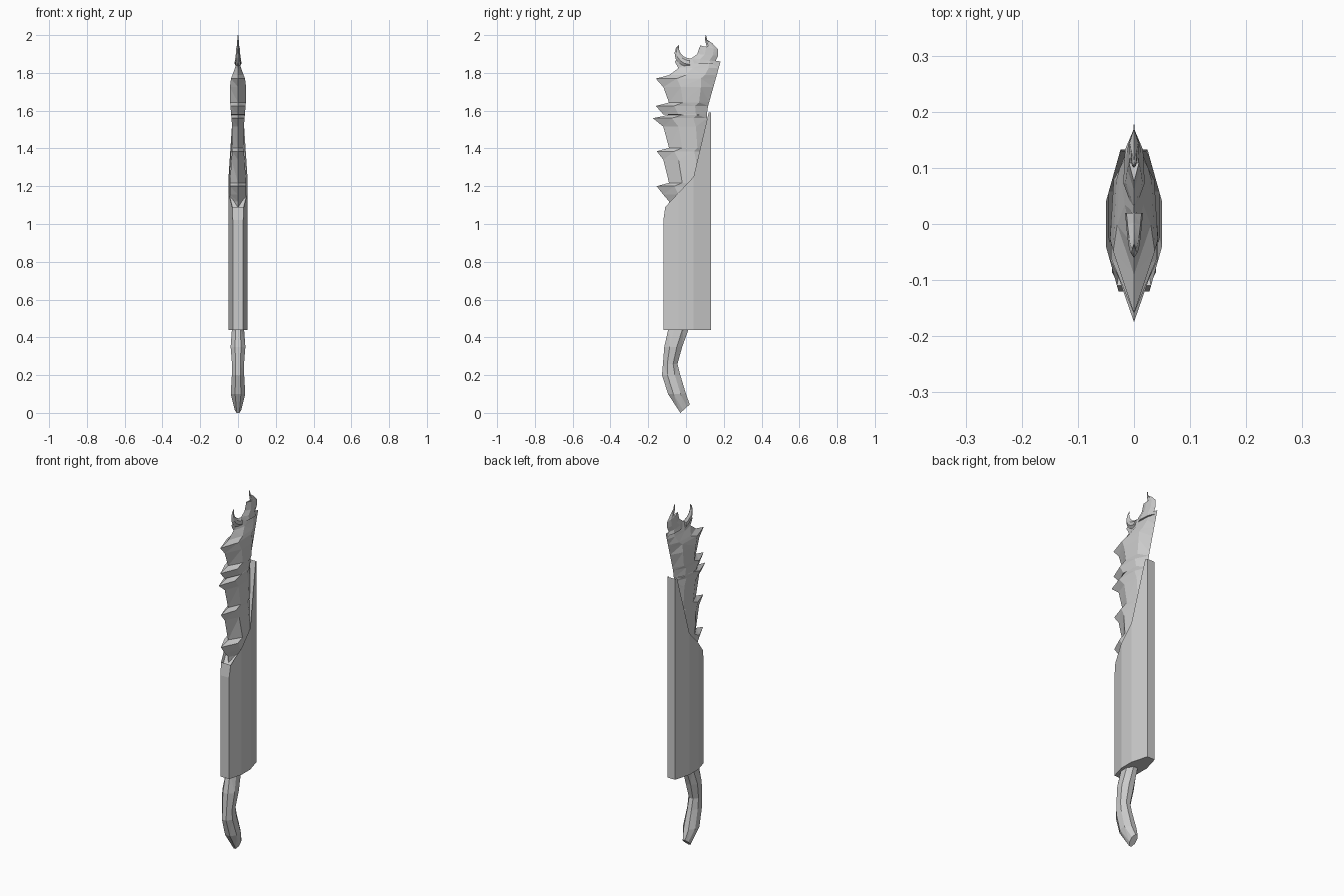
import bpy, bmesh
from math import cos, sin, pi, radians

cube = bpy.data.objects.get("Cube")
if cube:
    bpy.data.objects.remove(cube, do_unlink=True)

grey = bpy.data.materials.new("plain grey")
grey.use_nodes = True
colour = (0.6, 0.6, 0.6, 1)
grey.diffuse_color = colour
grey.node_tree.nodes["Principled BSDF"].inputs["Base Color"].default_value = colour


def loft(bm, rings):
    """Skin a row of equal closed rings and cap both ends."""
    rows = [[bm.verts.new(point) for point in ring] for ring in rings]
    count = len(rows[0])
    for lower, upper in zip(rows, rows[1:]):
        for i in range(count):
            j = (i + 1) % count
            bm.faces.new((lower[i], lower[j], upper[j], upper[i]))
    bm.faces.new(rows[0])
    bm.faces.new(rows[-1])
    bmesh.ops.recalc_face_normals(bm, faces=bm.faces)


def finish(bm, name):
    """Merge the pinched edges and link the mesh as a flat-shaded object."""
    bmesh.ops.remove_doubles(bm, verts=bm.verts, dist=0.0005)
    quads = [face for face in bm.faces if len(face.verts) == 4]
    bmesh.ops.triangulate(bm, faces=quads)
    bmesh.ops.recalc_face_normals(bm, faces=bm.faces)
    mesh = bpy.data.meshes.new(name)
    bm.to_mesh(mesh)
    bm.free()
    mesh.materials.append(grey)
    bpy.context.collection.objects.link(bpy.data.objects.new(name, mesh))


def cross_section(front, back, thickness, section):
    """Mirrored ring strung between a front and a back outline point."""
    (front_y, front_z), (back_y, back_z) = front, back
    half = [(thickness * width,
             front_y + (back_y - front_y) * share,
             front_z + (back_z - front_z) * share) for share, width in section]
    return half + [(-x, y, z) for x, y, z in reversed(half)]


def make_part(name, stations, section):
    bm = bmesh.new()
    loft(bm, [cross_section(*station, section) for station in stations])
    finish(bm, name)


def wave(z, crest, length, middle, swing):
    """Thickness that swells and narrows along the height."""
    return middle + swing * cos((z - crest) / length * 2 * pi)


EDGED = [(0, 0), (.35, 1), (.75, .85), (1, 0)]
ROUNDED = [(0, .4), (.3, 1), (.7, 1), (1, .4)]

# Sheath: upright slabs from front to back, thickest in the middle
sheath_bottom = .44
sheath_tops = [(-.12, 1.02), (-.11, 1.09), (-.04, 1.165),
               (.04, 1.25), (.12, 1.59), (.133, 1.59)]
slabs = []
for y, top in sheath_tops:
    half = .05 - .28 * max(0, abs(y) - .04)
    slabs.append([(half, y, sheath_bottom), (half, y, top),
                  (-half, y, top), (-half, y, sheath_bottom)])
bm = bmesh.new()
loft(bm, slabs)

# Recessed sheath mouth behind a thin rim
mouth = [face for face in bm.faces
         if min(vert.co.z for vert in face.verts) > 1.05 and abs(face.normal.x) < .1
         and face.normal.z > 0]
bmesh.ops.inset_region(bm, faces=mouth, thickness=.005, depth=-.02)
finish(bm, "sheath")


# Blade: straight back edge that flares near the tip, toothed front edge
def blade_station(front_y, z):
    back_y = .11 + .28 * max(0, z - 1.6)
    taper = min(1, (1.88 - z) / .12)
    thickness = wave(z, 1.2, .5, .036, .007) * taper
    return (front_y, z), (back_y, z), thickness


blade = [blade_station(-.08, 1), blade_station(-.09, 1.12)]
for tip_y, tip_z in [(-.155, 1.2), (-.155, 1.385), (-.175, 1.56), (-.16, 1.625), (-.16, 1.77)]:
    blade += [blade_station(-.12, tip_z - .045),
              blade_station(tip_y, tip_z),
              blade_station(-.09, tip_z + .018)]
blade += [blade_station(-.04, 1.825), blade_station(-.06, 1.86)]
blade.append(((-.04, 1.875), (.1, 1.875), .001))
make_part("blade", blade, EDGED)

# Front horn: tapering crescent around the round notch in the tip
notch_y, notch_z, notch_radius = .02, 1.935, .058
steps = 6
front_horn = []
for step in range(steps + 1):
    share = step / steps
    angle = radians(270 - 105 * share)
    inner, outer = [(notch_y + r * cos(angle), notch_z + r * sin(angle))
                    for r in (notch_radius, notch_radius + .05 * (1 - share ** 2))]
    front_horn.append((outer, inner, .001 + .015 * (1 - share)))
make_part("front_horn", front_horn, EDGED)

# Back horn: broad root that hooks forward at its point
horn_edges = [((.02, 1.85), (.17, 1.845)), ((.03, 1.878), (.156, 1.862)),
              ((.06, 1.9), (.17, 1.89)), ((.075, 1.945), (.17, 1.925)),
              ((.11, 1.935), (.138, 1.958)), ((.1, 1.98), (.112, 1.975)),
              ((.104, 2), (.106, 2))]
back_horn = [(front, back, .001 + .018 * (1 - i / len(horn_edges)) ** 1.5)
             for i, (front, back) in enumerate(horn_edges)]
make_part("back_horn", back_horn, EDGED)

# Grip: curved handle whose butt is cut on a slant
grip = []
for z, front_y, back_y in [(.46, -.09, .02), (.35, -.115, -.02), (.26, -.122, -.045),
                           (.2, -.127, -.03), (.1, -.095, 0), (0, -.03, .02)]:
    slant = .45 * max(0, .1 - z)
    thickness = wave(z, .35, .23, .035, .004) * min(1, .55 + 5 * z)
    grip.append(((front_y, z), (back_y, z + slant), thickness))
make_part("grip", grip, ROUNDED)
